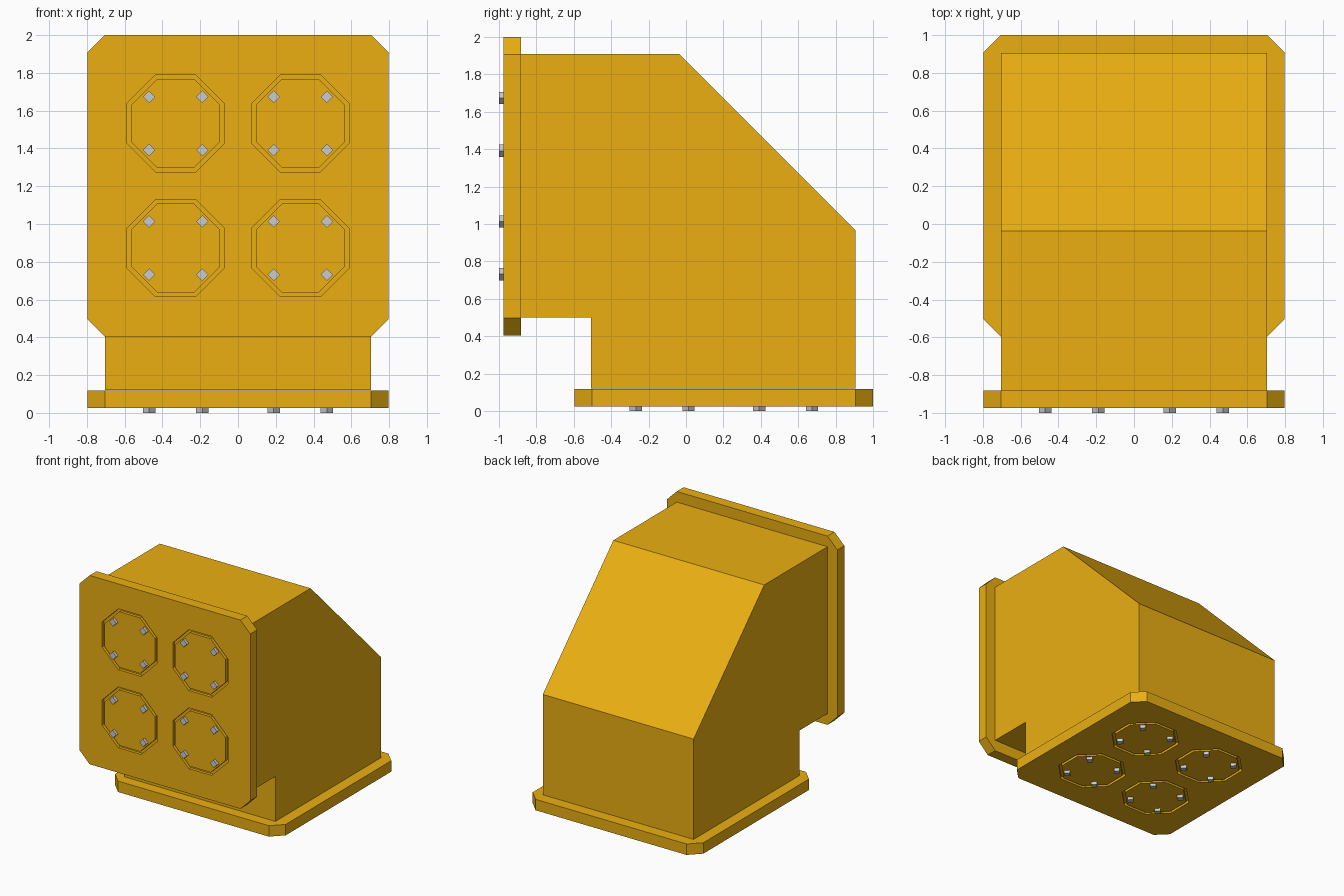
import bpy, bmesh, math
from mathutils import Matrix, Vector

if "Cube" in bpy.data.objects:
    bpy.data.objects.remove(bpy.data.objects["Cube"])

yellow = bpy.data.materials.new("yellow_paint")
yellow.diffuse_color = (0.83, 0.43, 0.006, 1)
yellow.use_nodes = True
yellow.node_tree.nodes["Principled BSDF"].inputs["Base Color"].default_value = yellow.diffuse_color


def prism(bm, pts, direction):
    """Extrude a closed outline of 3D points along a direction."""
    face = bm.faces.new([bm.verts.new(p) for p in pts])
    ext = bmesh.ops.extrude_face_region(bm, geom=[face], use_keep_orig=True)
    moved = [g for g in ext["geom"] if isinstance(g, bmesh.types.BMVert)]
    bmesh.ops.translate(bm, vec=Vector(direction), verts=moved)


def finish(bm, name, mat=None):
    bmesh.ops.recalc_face_normals(bm, faces=bm.faces[:])
    mesh = bpy.data.meshes.new(name)
    bm.to_mesh(mesh)
    bm.free()
    if mat:
        mesh.materials.append(mat)
    obj = bpy.data.objects.new(name, mesh)
    bpy.context.collection.objects.link(obj)
    return obj


def octagon(cx, cy, apothem, z):
    r = apothem / math.cos(math.pi / 8)
    angles = [math.pi / 8 + i * math.pi / 4 for i in range(8)]
    return [(cx + r * math.cos(a), cy + r * math.sin(a), z) for a in angles]


# Elbow body: side profile (y, z) extruded across x
W = 0.705
profile = [(-0.885, 0.50), (-0.885, 1.91), (-0.037, 1.91), (0.905, 0.968),
           (0.905, 0.12), (-0.508, 0.12), (-0.508, 0.50)]
bm = bmesh.new()
prism(bm, [(-W, y, z) for y, z in profile], (2 * W, 0, 0))
finish(bm, "elbow_body", yellow)

# Flange plate with chamfered corners, outer face at local z = 0
H, C, T = 0.7975, 0.0925, 0.0925
bm = bmesh.new()
prism(bm, [(H, H - C, 0), (H - C, H, 0), (-H + C, H, 0), (-H, H - C, 0),
           (-H, -H + C, 0), (-H + C, -H, 0), (H - C, -H, 0), (H, -H + C, 0)], (0, 0, -T))
plate = finish(bm, "front_flange", yellow)

# Octagonal groove cutters, one ring per port
ports = [(sx * 0.33, sy * 0.33) for sx in (-1, 1) for sy in (-1, 1)]
DEPTH = 0.025
bm = bmesh.new()
for cx, cy in ports:
    loops = [[bm.verts.new(p) for p in octagon(cx, cy, a, z)]
             for a, z in ((0.257, 0.02), (0.257, -DEPTH), (0.235, -DEPTH), (0.235, 0.02))]
    for k in range(4):
        a, b = loops[k], loops[(k + 1) % 4]
        for i in range(8):
            j = (i + 1) % 8
            bm.faces.new((a[i], a[j], b[j], b[i]))
cutter = finish(bm, "groove_cutter", yellow)
mod = plate.modifiers.new("grooves", "BOOLEAN")
mod.operation, mod.solver, mod.object = "DIFFERENCE", "EXACT", cutter
cut = bpy.data.meshes.new_from_object(plate.evaluated_get(bpy.context.evaluated_depsgraph_get()))
plate.modifiers.clear()
plate.data = cut
bpy.data.objects.remove(cutter)

# Diamond-shaped contact pins, four per port
R, O = 0.033, 0.141
bm = bmesh.new()
for cx, cy in ports:
    for dx in (-O, O):
        for dy in (-O, O):
            x, y = cx + dx, cy + dy
            prism(bm, [(x + R, y, -0.01), (x, y + R, -0.01),
                       (x - R, y, -0.01), (x, y - R, -0.01)], (0, 0, 0.035))
pins = finish(bm, "front_pins")

# Place the front set, and a copy facing down as the bottom set
front = Matrix.Translation((0, -0.975, 1.2025)) @ Matrix.Rotation(math.pi / 2, 4, "X")
bottom = Matrix.Translation((0, 0.2025, 0.025)) @ Matrix.Rotation(math.pi, 4, "X")
for obj, name in ((plate, "bottom_flange"), (pins, "bottom_pins")):
    twin = obj.copy()
    twin.name = name
    bpy.context.collection.objects.link(twin)
    obj.matrix_world = front
    twin.matrix_world = bottom
